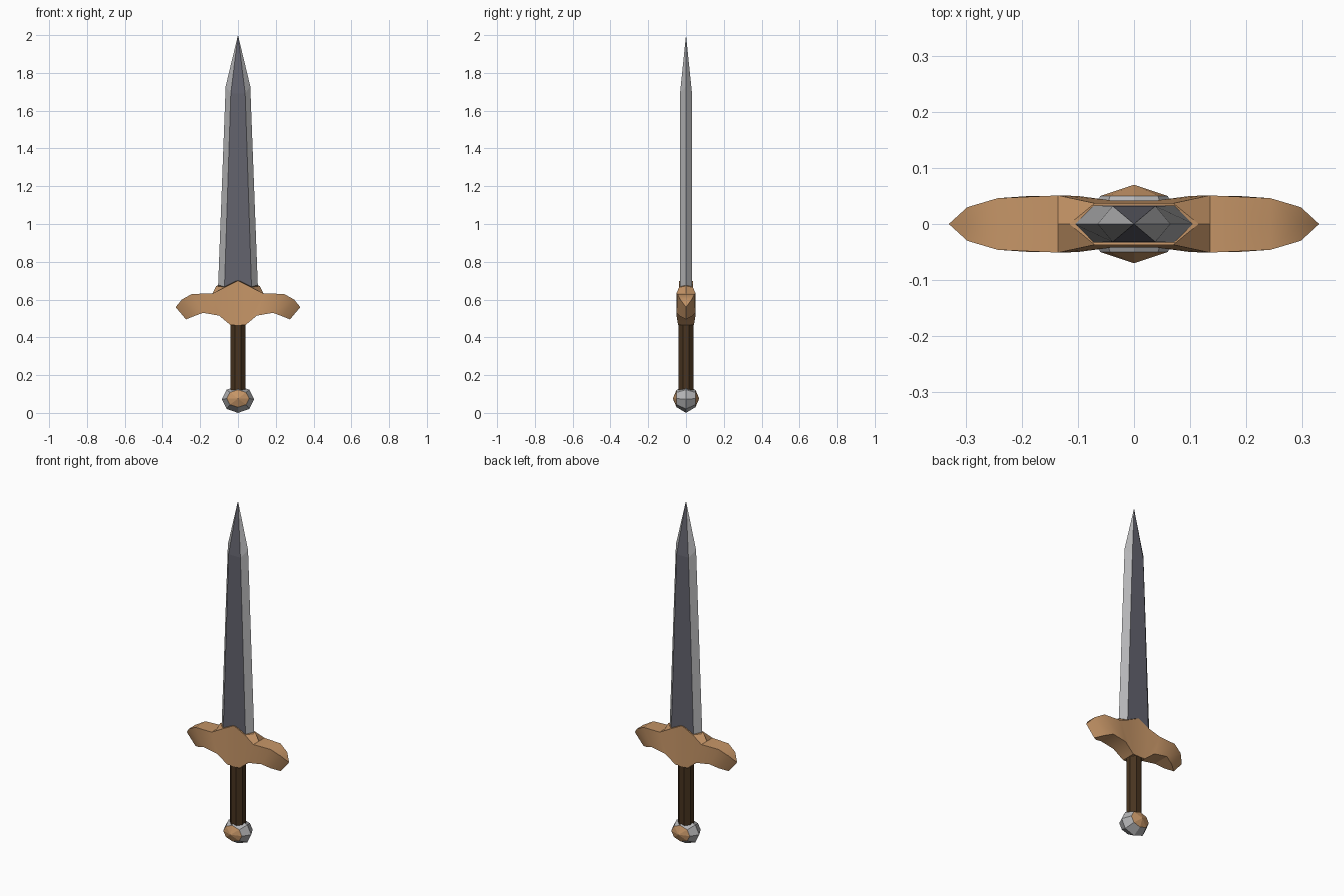
import bpy, bmesh, math

if "Cube" in bpy.data.objects:
    bpy.data.objects.remove(bpy.data.objects["Cube"])


def material(name, rgb):
    m = bpy.data.materials.new(name)
    m.diffuse_color = (*rgb, 1)
    m.use_nodes = True
    m.node_tree.nodes["Principled BSDF"].inputs["Base Color"].default_value = m.diffuse_color
    return m


steel = material("light steel", (0.46, 0.46, 0.47))
dark = material("dark steel", (0.125, 0.125, 0.155))
bronze = material("bronze", (0.56, 0.30, 0.135))
leather = material("brown leather", (0.065, 0.034, 0.014))


def build(name, faces, mats, rule=None, smooth=None):
    """Make an object from faces given as lists of points, welding shared corners."""
    bm = bmesh.new()
    for pts in faces:
        bm.faces.new([bm.verts.new(p) for p in pts])
    bmesh.ops.remove_doubles(bm, verts=bm.verts, dist=1e-5)
    bmesh.ops.recalc_face_normals(bm, faces=bm.faces)
    bm.normal_update()
    if rule:
        for f in bm.faces:
            f.material_index = int(rule(f))
    me = bpy.data.meshes.new(name)
    bm.to_mesh(me)
    bm.free()
    for m in mats:
        me.materials.append(m)
    ob = bpy.data.objects.new(name, me)
    bpy.context.collection.objects.link(ob)
    if smooth:
        bpy.ops.object.select_all(action='DESELECT')
        ob.select_set(True)
        bpy.context.view_layer.objects.active = ob
        bpy.ops.object.shade_smooth_by_angle(angle=math.radians(smooth))
    return ob


def loft(rings):
    """Quads between successive rings; a one-point ring is an apex."""
    faces = []
    for a, b in zip(rings, rings[1:]):
        n = max(len(a), len(b))
        for i in range(n):
            j = (i + 1) % n
            if len(a) == 1:
                faces.append([a[0], b[i], b[j]])
            elif len(b) == 1:
                faces.append([a[i], a[j], b[0]])
            else:
                faces.append([a[i], a[j], b[j], b[i]])
    return faces


# blade: six-sided section with dark flats and light bevels
def blade_ring(edge, flat, y, z_edge, z_flat):
    return [(edge, 0, z_edge), (flat, y, z_flat), (-flat, y, z_flat),
            (-edge, 0, z_edge), (-flat, -y, z_flat), (flat, -y, z_flat)]


base = blade_ring(0.107, 0.073, 0.033, 0.62, 0.62)
shoulder = blade_ring(0.065, 0.038, 0.032, 1.73, 1.69)
build("blade", [base[::-1]] + loft([base, shoulder, [(0, 0, 2.0)]]),
      [steel, dark], lambda f: abs(f.normal.y) > 0.9)

# guard: one quarter, mirrored in x and y
top = [(0, 0.037, 0.70), (0.07, 0.037, 0.665), (0.135, 0.051, 0.632),
       (0.243, 0.046, 0.63), (0.297, 0.030, 0.60), (0.33, 0, 0.56)]
bottom = [(0, 0.042, 0.465), (0.04, 0.042, 0.465), (0.10, 0.050, 0.515),
          (0.185, 0.050, 0.53), (0.235, 0.030, 0.511), (0.275, 0, 0.495)]
top_mid = [(0, 0, 0.672), (0.115, 0, 0.672)] + [(p[0], 0, p[2]) for p in top[2:]]
bottom_mid = [(p[0], 0, p[2]) for p in bottom]
quarter = []
for i in range(5):
    quarter.append([bottom[i], bottom[i + 1], top[i + 1], top[i]])
    for line, mid in ((top, top_mid), (bottom, bottom_mid)):
        face = [line[i], line[i + 1], mid[i + 1], mid[i]]
        quarter.append(face if i < 4 else [face[0], face[1], face[3]])
build("guard", [[(sx * x, sy * y, z) for x, y, z in f]
                for f in quarter for sx in (1, -1) for sy in (1, -1)],
      [bronze], smooth=30)

# handle: eight-sided grip
R = 0.043
grip = [[(R * math.cos(math.radians(45 * i + 22.5)),
          R * math.sin(math.radians(45 * i + 22.5)), z) for i in range(8)]
        for z in (0.10, 0.48)]
build("handle", [grip[0][::-1], grip[1]] + loft(grip), [leather])


# pommel: faceted steel rim with a low bronze cone on the front and back
def pommel_ring(rx, rz, y, zc):
    return [(rx * math.cos(math.pi * i / 4), y, zc + rz * math.sin(math.pi * i / 4))
            for i in range(8)]


rings = [[(0, -0.07, 0.076)], pommel_ring(0.06, 0.046, -0.05, 0.076),
         pommel_ring(0.085, 0.072, 0, 0.072),
         pommel_ring(0.06, 0.046, 0.05, 0.076), [(0, 0.07, 0.076)]]
build("pommel", loft(rings), [steel, bronze], lambda f: len(f.verts) == 3)
